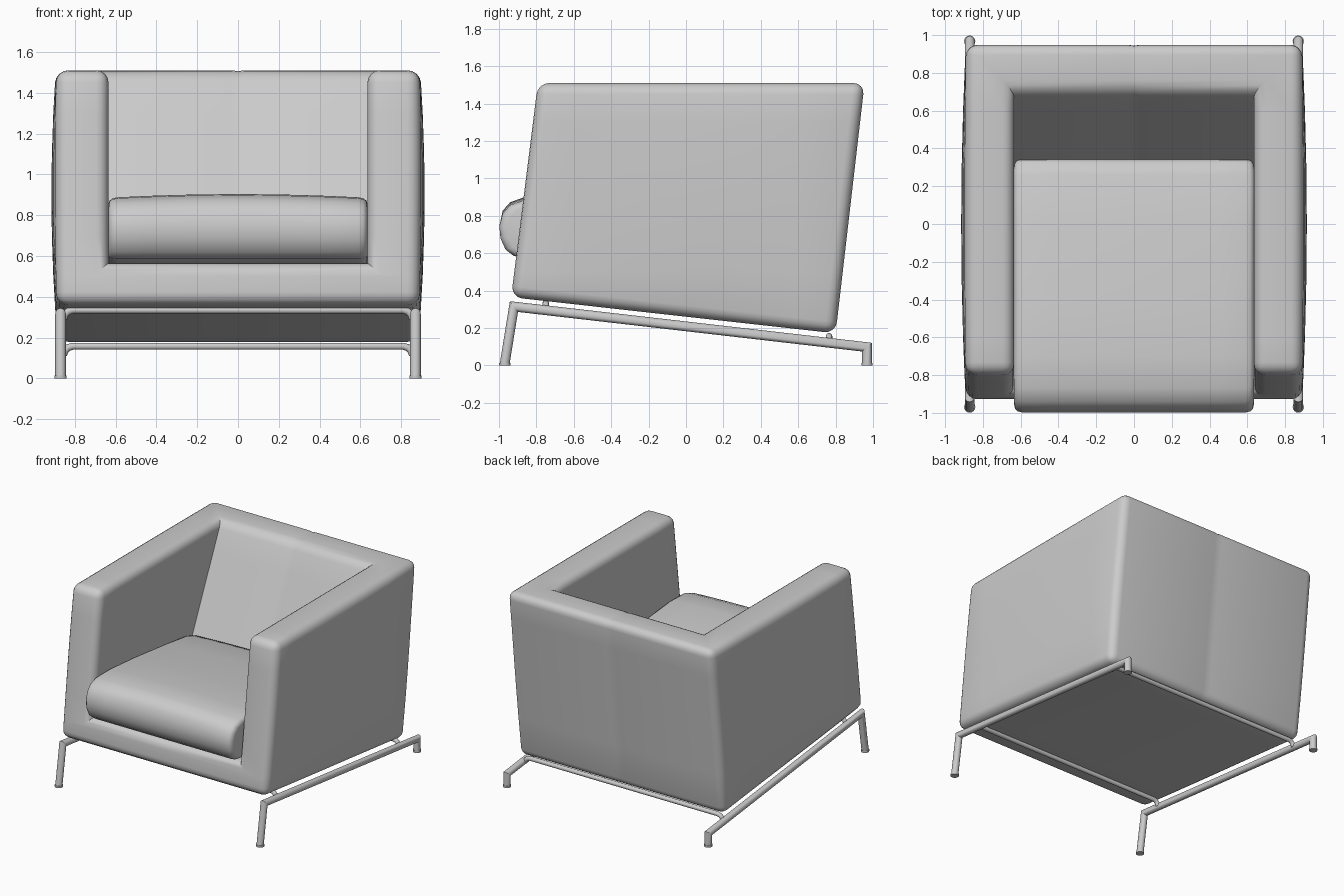
import bpy, bmesh, math
from mathutils import Vector

if "Cube" in bpy.data.objects:
    bpy.data.objects.remove(bpy.data.objects["Cube"])


def finish(name, bm, angle=40):
    bmesh.ops.recalc_face_normals(bm, faces=bm.faces)
    me = bpy.data.meshes.new(name)
    bm.to_mesh(me)
    bm.free()
    ob = bpy.data.objects.new(name, me)
    bpy.context.collection.objects.link(ob)
    bpy.ops.object.select_all(action='DESELECT')
    ob.select_set(True)
    bpy.context.view_layer.objects.active = ob
    bpy.ops.object.shade_smooth_by_angle(angle=math.radians(angle))
    return ob


def loft(bm, rings):
    """Skin closed rings of equal length and cap both ends."""
    vs = [[bm.verts.new(p) for p in r] for r in rings]
    n = len(vs[0])
    for a, b in zip(vs, vs[1:]):
        for i in range(n):
            bm.faces.new((a[i], a[(i + 1) % n], b[(i + 1) % n], b[i]))
    bm.faces.new(vs[0])
    bm.faces.new(vs[-1])


def tube(name, path, normal, radius, sides=16):
    """Round tube with mitred corners along a path lying in one plane."""
    pts = [Vector(p) for p in path]
    n = Vector(normal)
    rings = []
    for i, p in enumerate(pts):
        a = (p - pts[i - 1]).normalized() if i else None
        b = (pts[i + 1] - p).normalized() if i < len(pts) - 1 else None
        t = ((a or b) + (b or a)).normalized()
        side = n.cross(t) / t.dot(a or b)
        angs = [2 * math.pi * k / sides for k in range(sides)]
        rings.append([p + radius * (math.cos(w) * side + math.sin(w) * n) for w in angs])
    bm = bmesh.new()
    loft(bm, rings)
    return finish(name, bm)


# Upholstered shell: arms, base and back in one body with an open cavity
def front_y(z):
    return -0.935 + (z - 0.365) * 0.125


W, IN, TOP, FLOOR = 0.89, 0.635, 1.51, 0.57
outer = [(front_y(0.365), 0.365), (front_y(TOP), TOP), (0.955, TOP), (0.80, 0.172)]
inner = [(front_y(FLOOR), FLOOR), (front_y(TOP), TOP), (0.70, TOP), (0.21, 0.46)]
bm = bmesh.new()
oL, oR = [[bm.verts.new((s * W, y, z)) for y, z in outer] for s in (-1, 1)]
iL, iR = [[bm.verts.new((s * IN, y, z)) for y, z in inner] for s in (-1, 1)]
for f in (oL, oR, iL, iR,
          (oL[0], oR[0], oR[3], oL[3]),
          (oL[2], oR[2], oR[3], oL[3]),
          (iL[0], iR[0], iR[3], iL[3]),
          (iL[2], iR[2], iR[3], iL[3]),
          (oL[1], oL[2], oR[2], oR[1], iR[1], iR[2], iL[2], iL[1]),
          (oL[0], oL[1], iL[1], iL[0], iR[0], iR[1], oR[1], oR[0])):
    bm.faces.new(f)
bmesh.ops.recalc_face_normals(bm, faces=bm.faces)
bmesh.ops.bevel(bm, geom=[e for e in bm.edges if e.is_convex], offset=0.06, offset_type='OFFSET',
                segments=4, profile=0.5, affect='EDGES', clamp_overlap=True)

# Extra cuts so the sides can puff out and the back can carry a seam
cuts = [((0, y, 0), (0, 1, 0)) for y in (-0.6, -0.3, 0, 0.3, 0.6)]
cuts += [((0, 0, z), (0, 0, 1)) for z in (0.5, 0.7, 0.9, 1.1, 1.3)]
cuts += [((x, 0, 0), (1, 0, 0)) for x in (-0.03, 0, 0.03)]
for co, no in cuts:
    bmesh.ops.bisect_plane(bm, geom=bm.verts[:] + bm.edges[:] + bm.faces[:],
                           plane_co=co, plane_no=no, dist=1e-5)
bm.normal_update()
for v in bm.verts:
    x, y, z = v.co
    if abs(x) > 0.8:
        w = min(1, (abs(x) - 0.8) / 0.09)
        puff = max(0, 1 - (y / 0.95) ** 2) * max(0, 1 - ((z - 0.9) / 0.65) ** 2)
        v.co.x += math.copysign(0.025 * w * puff, x)
    elif abs(x) < 1e-3 and y > 0.3 and v.normal.z > -0.5:
        v.co -= v.normal * 0.004
finish("upholstered_shell", bm)

# Seat cushion: rounded side profile lofted across the width
profile = [(-0.92, 0.585), (-0.965, 0.62), (-0.992, 0.68), (-0.998, 0.745), (-0.98, 0.81),
           (-0.94, 0.855), (-0.87, 0.88), (-0.7, 0.885), (-0.4, 0.862), (0, 0.815),
           (0.26, 0.777), (0.325, 0.757), (0.345, 0.73), (0.335, 0.68), (0.25, 0.5), (0.2, 0.465)]
rings = []
half = [(0.635, 0.045), (0.63, 0.02), (0.615, 0.006), (0.59, 0), (0.45, 0), (0.3, 0), (0.15, 0)]
for x, inset in [(-x, i) for x, i in half] + [(0, 0)] + half[::-1]:
    ring = []
    for y, z in profile:
        d = Vector((y + 0.35, (z - 0.7) * 2))
        d.normalize()
        crown = 0.018 * (1 - (x / 0.635) ** 2) if z > 0.75 else 0
        ring.append((x, y - d.x * inset, z - d.y * inset + crown))
    rings.append(ring)
bm = bmesh.new()
loft(bm, rings)
finish("seat_cushion", bm, 50)

# Side frames with bent legs, and round feet
for side, s in (("left", -1), ("right", 1)):
    x = s * 0.87
    tube(side + "_side_frame",
         [(x, -0.97, 0.005), (x, -0.92, 0.315), (x, 0.968, 0.098), (x, 0.968, 0.005)],
         (1, 0, 0), 0.026)
    for end, y in (("front", -0.969), ("back", 0.968)):
        tube(f"{side}_{end}_foot", [(x, y, 0), (x, y, 0.014)], (1, 0, 0), 0.03)

# Cross bars carrying the shell, turned down onto the side frames
for end, y, z in (("front", -0.75, 0.334), ("back", 0.765, 0.157)):
    right = [(0.81, 0), (0.832, -0.006), (0.847, -0.02), (0.855, -0.042)]
    path = [(-x, y, z + d) for x, d in right[::-1]] + [(x, y, z + d) for x, d in right]
    tube(end + "_cross_bar", path, (0, 1, 0), 0.017, 12)
